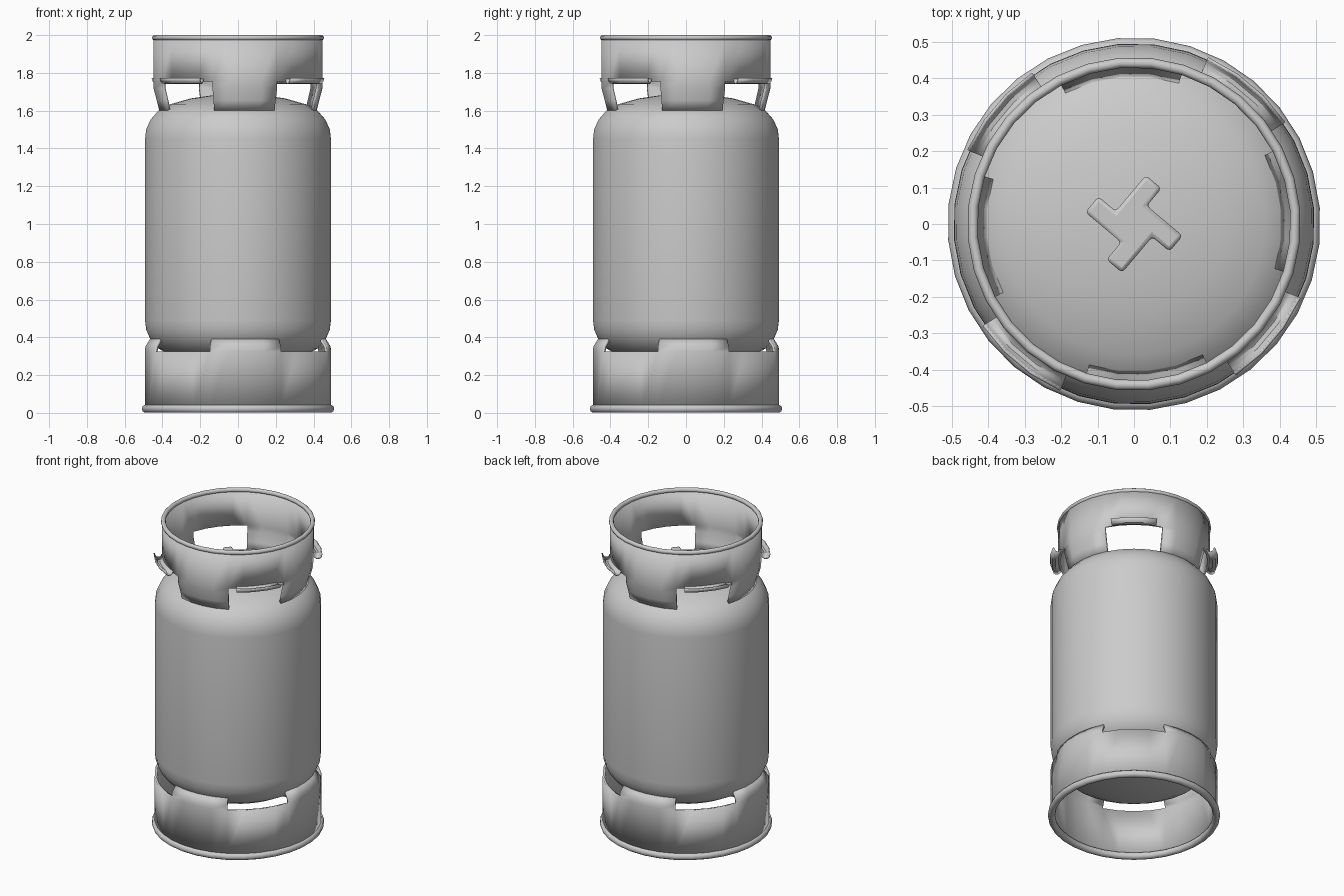
import bpy, bmesh, math

cube = bpy.data.objects.get("Cube")
if cube:
    bpy.data.objects.remove(cube)

SEGS = 32
START = -107.5          # edge of the front tab, in degrees
STEP = 360 / SEGS

steel = bpy.data.materials.new("grey_steel")
steel.use_nodes = True
steel.diffuse_color = (0.6, 0.6, 0.6, 1)
steel.node_tree.nodes["Principled BSDF"].inputs["Base Color"].default_value = (0.6, 0.6, 0.6, 1)


def finish(name, bm, thickness=0, bevel=0, angle=35):
    mesh = bpy.data.meshes.new(name)
    bm.to_mesh(mesh)
    bm.free()
    mesh.materials.append(steel)
    obj = bpy.data.objects.new(name, mesh)
    bpy.context.collection.objects.link(obj)
    if thickness:
        mod = obj.modifiers.new("sheet", 'SOLIDIFY')
        mod.thickness = thickness
        mod.offset = -1
    if bevel:
        mod = obj.modifiers.new("rounding", 'BEVEL')
        mod.width = bevel
        mod.segments = 2
    bpy.ops.object.select_all(action='DESELECT')
    bpy.context.view_layer.objects.active = obj
    obj.select_set(True)
    bpy.ops.object.shade_smooth_by_angle(angle=math.radians(angle))
    return obj


def lathe(profile, start=START, segs=SEGS, step=STEP, skip=None):
    """Revolve (radius, z) points; skip(segment, row) leaves faces out."""
    bm = bmesh.new()
    rings = []
    for i in range(segs + 1):
        a = math.radians(start + i * step)
        rings.append([bm.verts.new((r * math.cos(a), r * math.sin(a), z)) for r, z in profile])
    for i in range(segs):
        for j in range(len(profile) - 1):
            if skip and skip(i, j):
                continue
            p, q = rings[i], rings[i + 1]
            bm.faces.new((p[j], q[j], q[j + 1], p[j + 1]))
    bmesh.ops.remove_doubles(bm, verts=bm.verts, dist=1e-4)
    loose = [v for v in bm.verts if not v.link_faces]
    bmesh.ops.delete(bm, geom=loose, context='VERTS')
    return bm


def rolled_edge(name, radius, z, tube, sides=10):
    ring = [(radius + tube * math.cos(2 * math.pi * k / sides),
             z + tube * math.sin(2 * math.pi * k / sides)) for k in range(sides + 1)]
    finish(name, lathe(ring), angle=60)


def is_notch(segment):
    return segment % 8 >= 4


# Pressure vessel with domed ends, mirrored about its middle
MID = 0.97
dome = [(0.494, 0.48), (0.488, 0.53), (0.465, 0.582), (0.425, 0.628),
        (0.36, 0.664), (0.25, 0.695), (0.13, 0.712), (0, 0.718)]
vessel = [(r, MID - h) for r, h in reversed(dome)] + [(r, MID + h) for r, h in dome]
finish("tank_body", lathe(vessel))

# Foot ring with four tabs leaning in to the tank
foot = [(0.495, 0.02), (0.495, 0.325), (0.492, 0.352), (0.462, 0.40)]
finish("foot_ring", lathe(foot, skip=lambda i, j: j >= 1 and is_notch(i)), thickness=0.015)
rolled_edge("foot_rolled_edge", 0.489, 0.022, 0.022)

# Guard collar with four legs leaning in to the tank
collar = [(0.418, 1.60), (0.432, 1.655), (0.449, 1.72), (0.45, 1.755), (0.45, 1.985)]
finish("guard_collar", lathe(collar, skip=lambda i, j: j <= 2 and is_notch(i)), thickness=0.015)
rolled_edge("collar_rolled_edge", 0.443, 1.986, 0.014)

# Curled hand grips over the four openings
grip = [(0.445, 1.765), (0.453, 1.75), (0.467, 1.742), (0.484, 1.744),
        (0.496, 1.755), (0.50, 1.772)]
for k in range(4):
    bm = lathe(grip, start=-40 - 16 + 90 * k, segs=3, step=32 / 3)
    finish("hand_grip_%d" % (k + 1), bm, thickness=0.008)

# Pinwheel shaped valve block on the top dome
arm = [(0.061, 0.005), (0.123, 0.005), (0.123, 0.061)]
bm = bmesh.new()
outline = []
for k in range(4):
    a = math.radians(50 + 90 * k)
    for u, v in arm:
        outline.append(bm.verts.new((u * math.cos(a) - v * math.sin(a),
                                     u * math.sin(a) + v * math.cos(a), 1.66)))
base = bm.faces.new(outline)
top = bmesh.ops.extrude_face_region(bm, geom=[base])
bmesh.ops.translate(bm, vec=(0, 0, 0.11),
                    verts=[g for g in top["geom"] if isinstance(g, bmesh.types.BMVert)])
bmesh.ops.recalc_face_normals(bm, faces=bm.faces)
finish("valve_block", bm, bevel=0.01)
